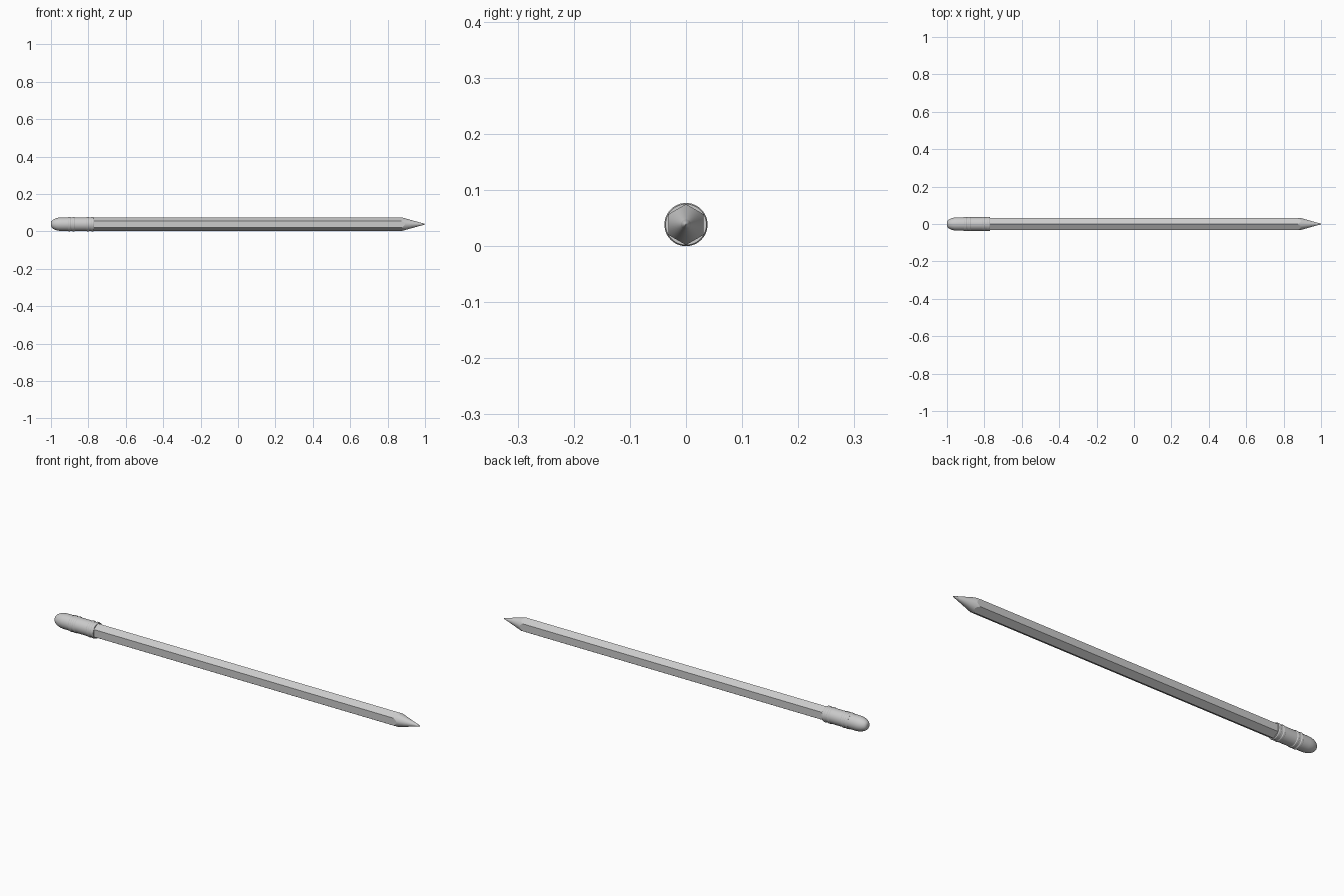
import bpy, bmesh
from math import cos, sin, pi

if "Cube" in bpy.data.objects:
    bpy.data.objects.remove(bpy.data.objects["Cube"])

Z = 0.0385  # height of the pencil axis


def skin(name, rings, angle=30):
    """Join rings of (x, radius, angle) points into a closed smooth solid along x."""
    bm = bmesh.new()
    loops = [[bm.verts.new((x, r * sin(a), Z + r * cos(a))) for x, r, a in ring] for ring in rings]
    n = len(loops[0])
    for p, q in zip(loops, loops[1:]):
        for i in range(n):
            j = (i + 1) % n
            bm.faces.new((p[i], p[j], q[j], q[i]))
    bm.faces.new(loops[0])
    bm.faces.new(loops[-1])
    bmesh.ops.recalc_face_normals(bm, faces=bm.faces)
    me = bpy.data.meshes.new(name)
    bm.to_mesh(me)
    bm.free()
    ob = bpy.data.objects.new(name, me)
    bpy.context.collection.objects.link(ob)
    bpy.ops.object.select_all(action='DESELECT')
    ob.select_set(True)
    bpy.context.view_layer.objects.active = ob
    bpy.ops.object.shade_smooth_by_angle(angle=angle * pi / 180)
    return ob


def lathe(name, profile, n=48):
    return skin(name, [[(x, r, 2 * pi * i / n) for i in range(n)] for x, r in profile])


# Hexagonal body whose corners run into the sharpened cone
N, CORNER, START, TIP = 48, 0.0365, 0.875, 1.005
angles = [2 * pi * i / N for i in range(N)]


def hex_r(a):
    return CORNER * cos(pi / 6) / cos(a % (pi / 3) - pi / 6)


def cone_x(r):
    return TIP - (TIP - START) * r / CORNER


LEAD = 0.009
skin("body", [
    [(-0.80, hex_r(a), a) for a in angles],
    [(cone_x(hex_r(a)), hex_r(a), a) for a in angles],
    [(cone_x(LEAD), LEAD, a) for a in angles],
], 12)

# Lead point
lathe("lead", [(cone_x(LEAD) - 0.003, LEAD), (cone_x(LEAD), LEAD), (0.994, 0.0035), (1.0, 0.001)])

# Metal ferrule with pairs of raised ribs
R, RIB = 0.0365, 0.0385
profile = [(-0.912, R - 0.002), (-0.912, R)]
for c in (-0.902, -0.880, -0.803, -0.779):
    profile += [(c - 0.007, R), (c - 0.004, RIB), (c + 0.004, RIB), (c + 0.007, R)]
profile += [(-0.770, R), (-0.770, R - 0.002)]
lathe("ferrule", profile)

# Rounded eraser
lathe("eraser", [(-1.0, 0.006), (-0.999, 0.012), (-0.996, 0.018), (-0.990, 0.0235), (-0.982, 0.028),
                 (-0.972, 0.032), (-0.960, 0.0348), (-0.945, 0.036), (-0.905, 0.036)])
